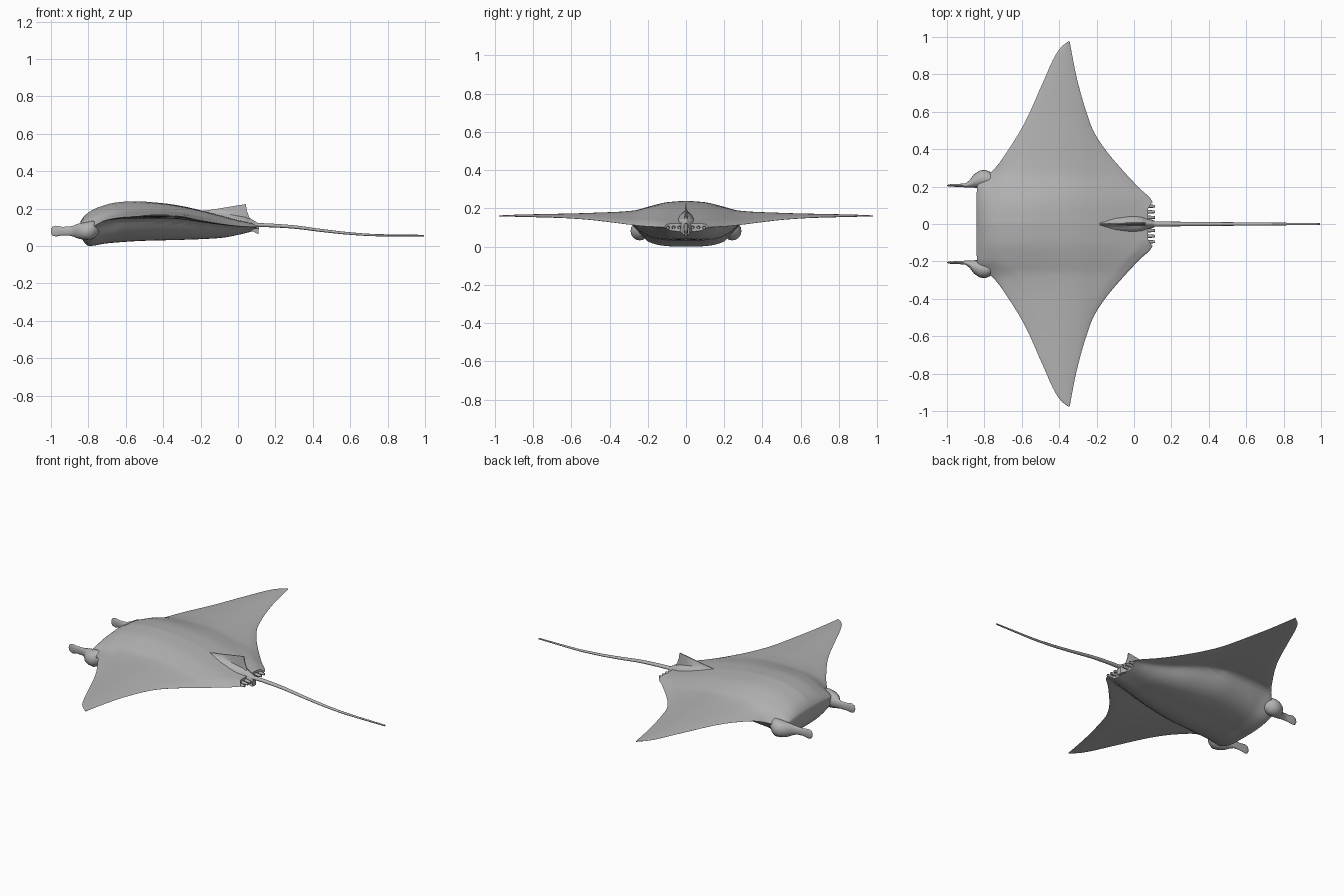
import bpy, bmesh, math

if "Cube" in bpy.data.objects:
    bpy.data.objects.remove(bpy.data.objects["Cube"])

skin = bpy.data.materials.new("grey skin")
skin.diffuse_color = (0.45, 0.45, 0.45, 1)
skin.use_nodes = True
skin.node_tree.nodes["Principled BSDF"].inputs["Base Color"].default_value = skin.diffuse_color


def curve(pts):
    """Smooth interpolation through (position, value) points."""
    n = len(pts)
    sl = [(pts[i + 1][1] - pts[i][1]) / (pts[i + 1][0] - pts[i][0]) for i in range(n - 1)]
    m = [sl[0]] + [0 if a * b <= 0 else 2 * a * b / (a + b) for a, b in zip(sl, sl[1:])] + [sl[-1]]

    def f(x):
        x = min(max(x, pts[0][0]), pts[-1][0])
        i = next(k for k in range(n - 1) if x <= pts[k + 1][0])
        h = pts[i + 1][0] - pts[i][0]
        t = (x - pts[i][0]) / h
        return ((2 * t**3 - 3 * t**2 + 1) * pts[i][1] + (t**3 - 2 * t**2 + t) * h * m[i]
                + (3 * t**2 - 2 * t**3) * pts[i + 1][1] + (t**3 - t**2) * h * m[i + 1])
    return f


def loft(name, rings, angle=50):
    """Skin closed rings of equal length and cap both ends."""
    bm = bmesh.new()
    vs = [[bm.verts.new(p) for p in r] for r in rings]
    n = len(rings[0])
    for a, b in zip(vs, vs[1:]):
        for i in range(n):
            j = (i + 1) % n
            bm.faces.new((a[i], a[j], b[j], b[i]))
    bm.faces.new(vs[0])
    bm.faces.new(vs[-1][::-1])
    bmesh.ops.remove_doubles(bm, verts=bm.verts, dist=0.0004)
    bmesh.ops.recalc_face_normals(bm, faces=bm.faces)
    me = bpy.data.meshes.new(name)
    bm.to_mesh(me)
    bm.free()
    me.materials.append(skin)
    ob = bpy.data.objects.new(name, me)
    bpy.context.collection.objects.link(ob)
    bpy.context.view_layer.objects.active = ob
    ob.select_set(True)
    bpy.ops.object.shade_smooth_by_angle(angle=math.radians(angle))
    ob.select_set(False)
    return ob


def tube(name, sections, n=16):
    """Elliptical sections (x, y, z, half width, half height)."""
    return loft(name, [[(x, y + a * math.cos(2 * math.pi * k / n), z + b * math.sin(2 * math.pi * k / n))
                        for k in range(n)] for x, y, z, a, b in sections])


# Outline of body and wings, by distance from the middle
lead = curve([(0, -.843), (.2, -.84), (.245, -.81), (.275, -.765), (.4, -.67), (.55, -.58),
              (.75, -.49), (.92, -.41), (.96, -.375), (.977, -.35)])
trail = curve([(0, .075), (.09, .075), (.11, .10), (.2, .02), (.3, -.072), (.4, -.155), (.5, -.218),
               (.6, -.255), (.7, -.285), (.8, -.31), (.9, -.33), (.977, -.344)])
# Heights along the length: wing plane, back and belly
plane = curve([(-.85, .09), (-.78, .105), (-.7, .14), (-.6, .155), (-.4, .162), (-.3, .155),
               (-.2, .137), (-.1, .12), (0, .107), (.12, .10)])
back = curve([(-.845, .125), (-.83, .15), (-.8, .178), (-.75, .204), (-.65, .23), (-.56, .236),
              (-.4, .225), (-.3, .21), (-.2, .188), (-.1, .163), (0, .138), (.12, .113)])
belly = curve([(-.845, .06), (-.825, .025), (-.8, .002), (-.7, .018), (-.5, .033), (-.3, .038),
               (-.1, .046), (0, .062), (.12, .09)])
belly_width = curve([(-.85, .25), (-.75, .3), (-.5, .3), (-.3, .26), (-.1, .18), (.12, .11)])
hump = curve([(0, 1), (.1, .87), (.2, .53), (.27, .25), (.4, .06), (.6, 0), (1, 0)])
thick = curve([(0, .004), (.25, .01), (.4, .014), (.7, .009), (.977, .003)])

# Body and wings
N, M = 48, 44
rings = []
for s in range(-M, M + 1):
    y = .977 * (abs(s) / M) ** 1.15
    x0, x1 = lead(y), trail(y)
    blend = min(max((y - .2) / .08, 0), 1)
    top, low = [], []
    for k in range(N + 1):
        u = (1 - math.cos(math.pi * k / N)) / 2
        x = x0 + (x1 - x0) * u
        foil = (4 * u * (1 - u)) ** .6
        front = 1 - blend * (1 - min(1, u / .2) ** .7)
        rear = min(1, (1 - u) / .08) ** .5 if y > .1 else 1
        p = plane(x)
        up = (back(x) - p) * hump(y) * front * rear + thick(y) * foil
        r = min(y / belly_width(x), 1)
        down = (p - belly(x)) * (1 - r ** 3.5) * front * rear + thick(y) * foil
        yy = math.copysign(y, s)
        top.append((x, yy, p + max(up, 0)))
        low.append((x, yy, p - max(down, 0)))
    rings.append(top + low[::-1])
loft("body_and_wings", rings)

# Cheek lobes running into the head horns, and the comb at the rear edge
for side, tag in ((1, "left"), (-1, "right")):
    tube("head_horn_" + tag, [(x, side * y, z, a, b) for x, y, z, a, b in (
        (-1, .206, .08, .002, .01), (-.993, .206, .08, .005, .023), (-.975, .207, .08, .007, .029),
        (-.94, .206, .08, .008, .023), (-.9, .207, .08, .011, .024), (-.878, .215, .08, .02, .03),
        (-.855, .23, .08, .036, .04), (-.825, .239, .08, .047, .046), (-.795, .242, .082, .048, .05),
        (-.77, .237, .088, .042, .046), (-.745, .23, .095, .025, .03), (-.735, .228, .098, .005, .008))])
    for i, y in enumerate((.095, .065, .035)):
        tube(f"rear_finger_{tag}_{i + 1}", [(.03, side * (y - .003), .102, .012, .01),
             (.08, side * y, .1, .01, .009), (.113, side * y, .098, .007, .007)], 8)

# Back fin: a low mound narrowing into a thin blade
fin = []
for x, w, mid, tip in ((-.22, .004, .17, .188), (-.18, .028, .178, .189), (-.1, .036, .172, .201),
                       (0, .04, .153, .218), (.042, .036, .146, .224), (.047, .034, .143, .19),
                       (.062, .03, .136, .15), (.11, .014, .113, .121)):
    b = min(.007, w)
    half = [(w * 1.2, mid - .05), (w, mid - .012), (w * .6, mid), (b, mid + .008), (b * .4, tip)]
    fin.append([(x, y, z) for y, z in half] + [(x, -y, z) for y, z in half[::-1]])
loft("back_fin", fin, 40)

# Whip tail
tail_z = curve([(.04, .108), (.12, .112), (.2, .109), (.3, .102), (.45, .083), (.6, .067),
                (.75, .058), (1, .056)])
tube("tail", [(x, 0, tail_z(x), .014 - .009 * t, .011 - .007 * t)
              for t in [k / 30 for k in range(31)] for x in [.04 + .955 * t]], 12)
